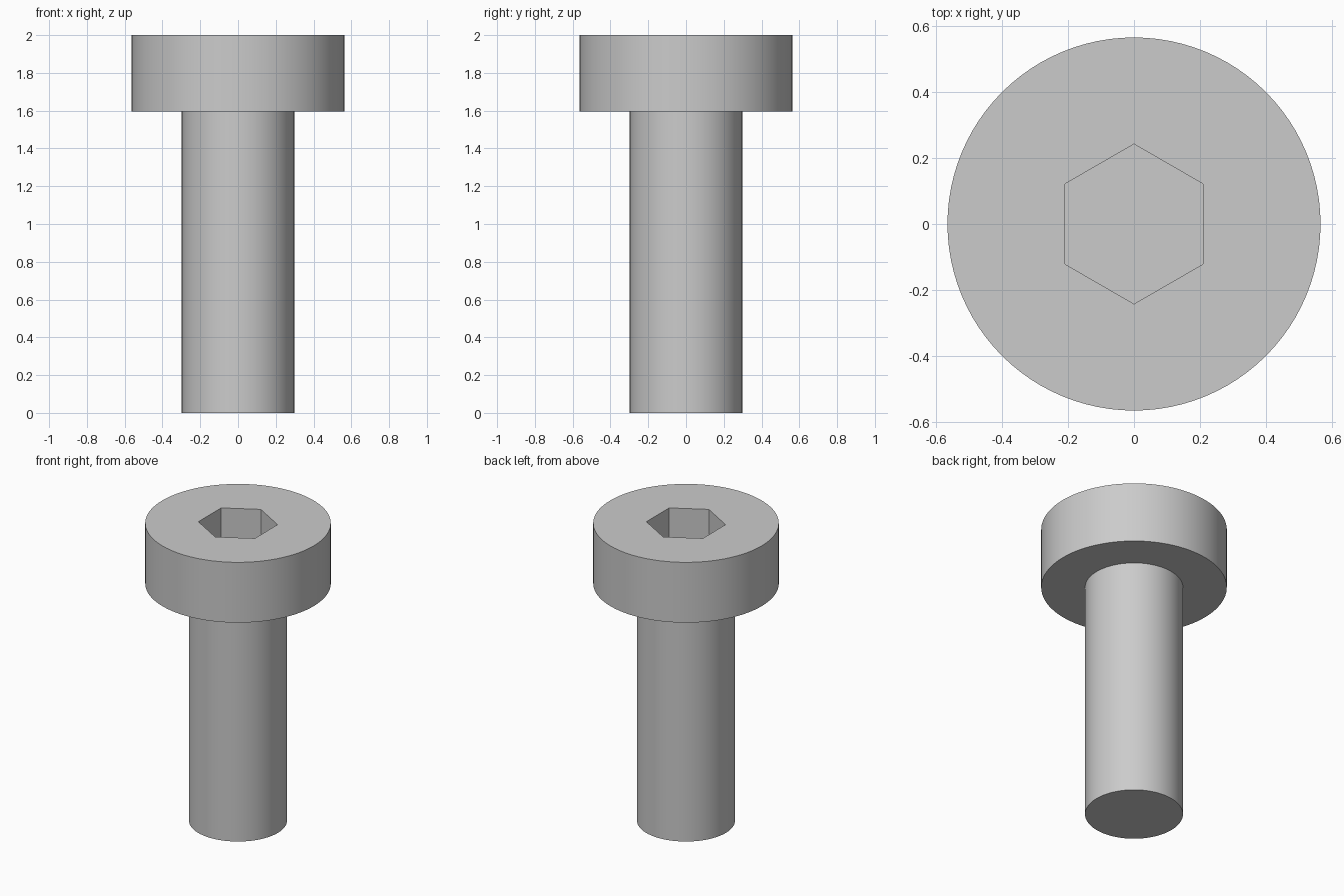
import bpy
import bmesh
from math import radians, tau

cube = bpy.data.objects.get("Cube")
if cube:
    bpy.data.objects.remove(cube, do_unlink=True)

HEIGHT = 2.0
HEAD_BASE = 1.595
HEAD_RADIUS = 0.565
SHANK_RADIUS = 0.298
SOCKET_RADIUS = 0.242
SOCKET_DEPTH = 0.3
SIDES = 96

# Plain grey metal
steel = bpy.data.materials.new("grey_steel")
steel.use_nodes = True
grey = (0.6, 0.6, 0.6, 1)
steel.diffuse_color = grey
steel.node_tree.nodes["Principled BSDF"].inputs["Base Color"].default_value = grey


def lathe(name, profile):
    """Turn a radius/height profile around the z axis and cap both ends."""
    bm = bmesh.new()
    verts = [bm.verts.new((r, 0, z)) for r, z in profile]
    edges = [bm.edges.new(pair) for pair in zip(verts, verts[1:])]
    bmesh.ops.spin(bm, geom=verts + edges, cent=(0, 0, 0), axis=(0, 0, 1),
                   angle=tau, steps=SIDES, use_merge=False)
    bmesh.ops.remove_doubles(bm, verts=bm.verts, dist=0.0001)
    rims = [e for e in bm.edges if e.is_boundary]
    bmesh.ops.holes_fill(bm, edges=rims, sides=0)
    bmesh.ops.recalc_face_normals(bm, faces=bm.faces)
    mesh = bpy.data.meshes.new(name)
    bm.to_mesh(mesh)
    bm.free()
    mesh.materials.append(steel)
    obj = bpy.data.objects.new(name, mesh)
    bpy.context.collection.objects.link(obj)
    return obj


# Shank and wide flat head turned as one solid
screw = lathe("socket_head_screw", [
    (SHANK_RADIUS, 0), (SHANK_RADIUS, HEAD_BASE),
    (HEAD_RADIUS, HEAD_BASE), (HEAD_RADIUS, HEIGHT),
])

# Hexagonal drive socket, sunk into the head
bpy.ops.mesh.primitive_cylinder_add(vertices=6, radius=SOCKET_RADIUS,
                                    depth=2 * SOCKET_DEPTH, location=(0, 0, HEIGHT))
cutter = bpy.context.object
cutter.name = "socket_cutter"
cutter.hide_render = True
cutter.data.materials.append(steel)

bpy.ops.object.select_all(action="DESELECT")
screw.select_set(True)
bpy.context.view_layer.objects.active = screw
cut = screw.modifiers.new("drive_socket", "BOOLEAN")
cut.operation = "DIFFERENCE"
cut.solver = "EXACT"
cut.object = cutter
bpy.ops.object.modifier_apply(modifier=cut.name)
bpy.data.objects.remove(cutter, do_unlink=True)

# Smooth round walls with crisp rims and socket corners
bpy.ops.object.shade_smooth_by_angle(angle=radians(30))
